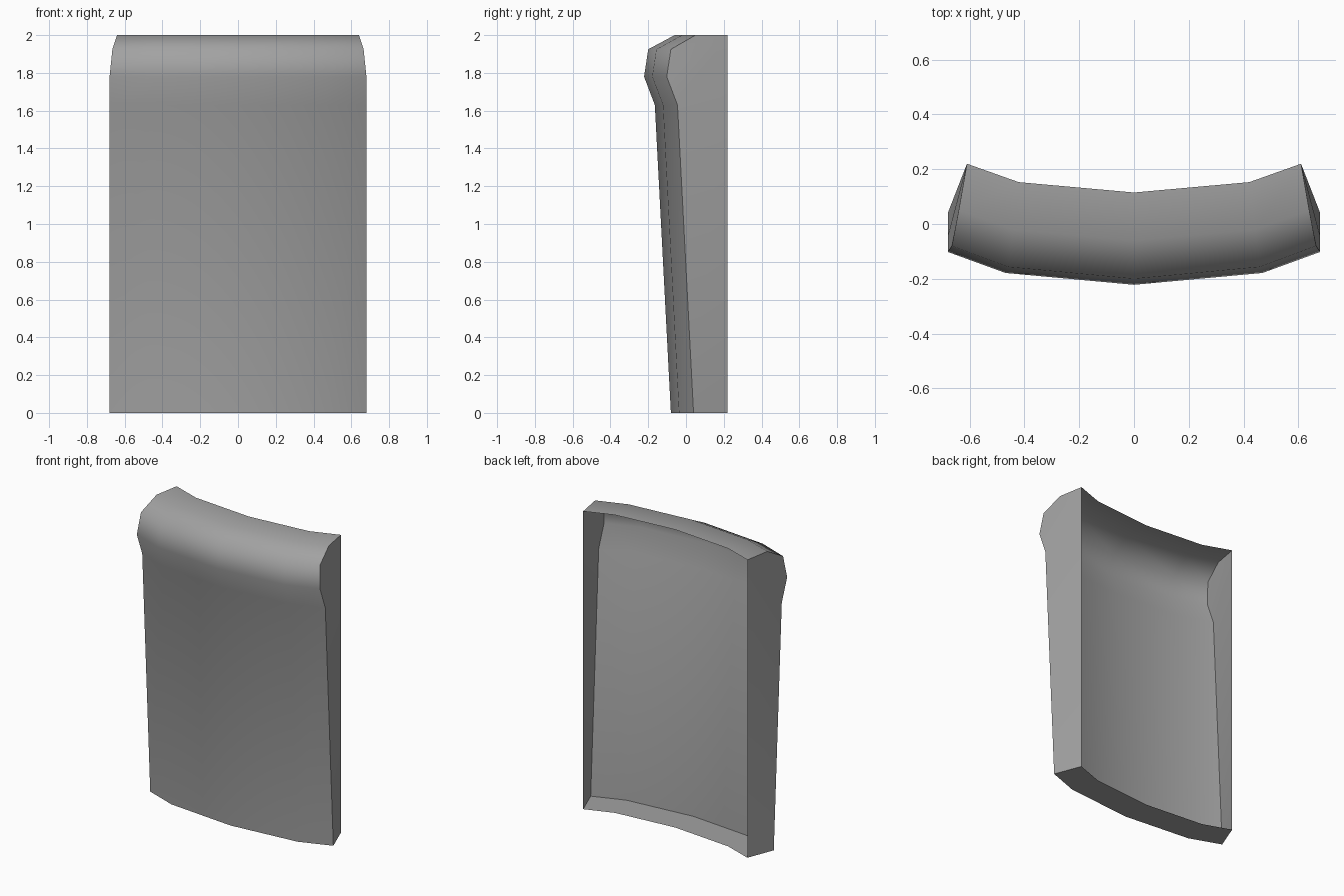
import bpy
import bmesh

cube = bpy.data.objects.get("Cube")
if cube:
    bpy.data.objects.remove(cube, do_unlink=True)

# One plain grey for the whole panel
grey = bpy.data.materials.new("plain grey")
grey.use_nodes = True
colour = (0.36, 0.36, 0.36, 1)
grey.diffuse_color = colour
grey.node_tree.nodes["Principled BSDF"].inputs["Base Color"].default_value = colour

# Profile from bottom to top to back lip: half width, centre y, z, edge setback
PROFILE = [
    (0.68, -0.08, 0.0, 0.12),
    (0.68, -0.165, 1.63, 0.12),
    (0.68, -0.222, 1.78, 0.12),
    (0.665, -0.20, 1.925, 0.12),
    (0.64, -0.06, 2.0, 0.11),
    (0.61, 0.115, 2.0, 0.105),
]
# Columns across the bowed panel: share of half width, share of edge setback
COLUMNS = [(-1, 1), (-0.69, 0.36), (0, 0), (0.69, 0.36), (1, 1)]

bm = bmesh.new()


def bowed_row(half, y, z, setback):
    return [bm.verts.new((half * u, y + setback * s, z)) for u, s in COLUMNS]


def bridge(lower, upper):
    for i in range(len(COLUMNS) - 1):
        bm.faces.new((lower[i], lower[i + 1], upper[i + 1], upper[i]))


# Front sheet, rolled head and top lip
rows = [bowed_row(*p) for p in PROFILE]
for lower, upper in zip(rows, rows[1:]):
    bridge(lower, upper)

# Floor strip, ending directly below the back lip
half, y, z, setback = PROFILE[-1]
floor_back = bowed_row(half, y, 0, setback)
bridge(floor_back, rows[0])

# Side walls, fanned from the upper back corner
for col in (0, -1):
    outline = [floor_back[col]] + [r[col] for r in rows[:-1]]
    corner = rows[-1][col]
    for a, b in zip(outline, outline[1:]):
        bm.faces.new((corner, a, b) if col else (corner, b, a))

bmesh.ops.recalc_face_normals(bm, faces=bm.faces)
if sum(f.normal.y * f.calc_area() for f in bm.faces) > 0:
    bmesh.ops.reverse_faces(bm, faces=bm.faces)

# Smooth shading with crisp side and floor borders
for f in bm.faces:
    f.smooth = True
borders = [[r[0] for r in rows], [r[-1] for r in rows], rows[0]]
for line in borders:
    for a, b in zip(line, line[1:]):
        bm.edges.get((a, b)).smooth = False
for col in (0, -1):
    bm.edges.get((floor_back[col], rows[0][col])).smooth = False

mesh = bpy.data.meshes.new("curved_back_panel")
bm.to_mesh(mesh)
bm.free()
mesh.materials.append(grey)
panel = bpy.data.objects.new("curved_back_panel", mesh)
bpy.context.collection.objects.link(panel)
